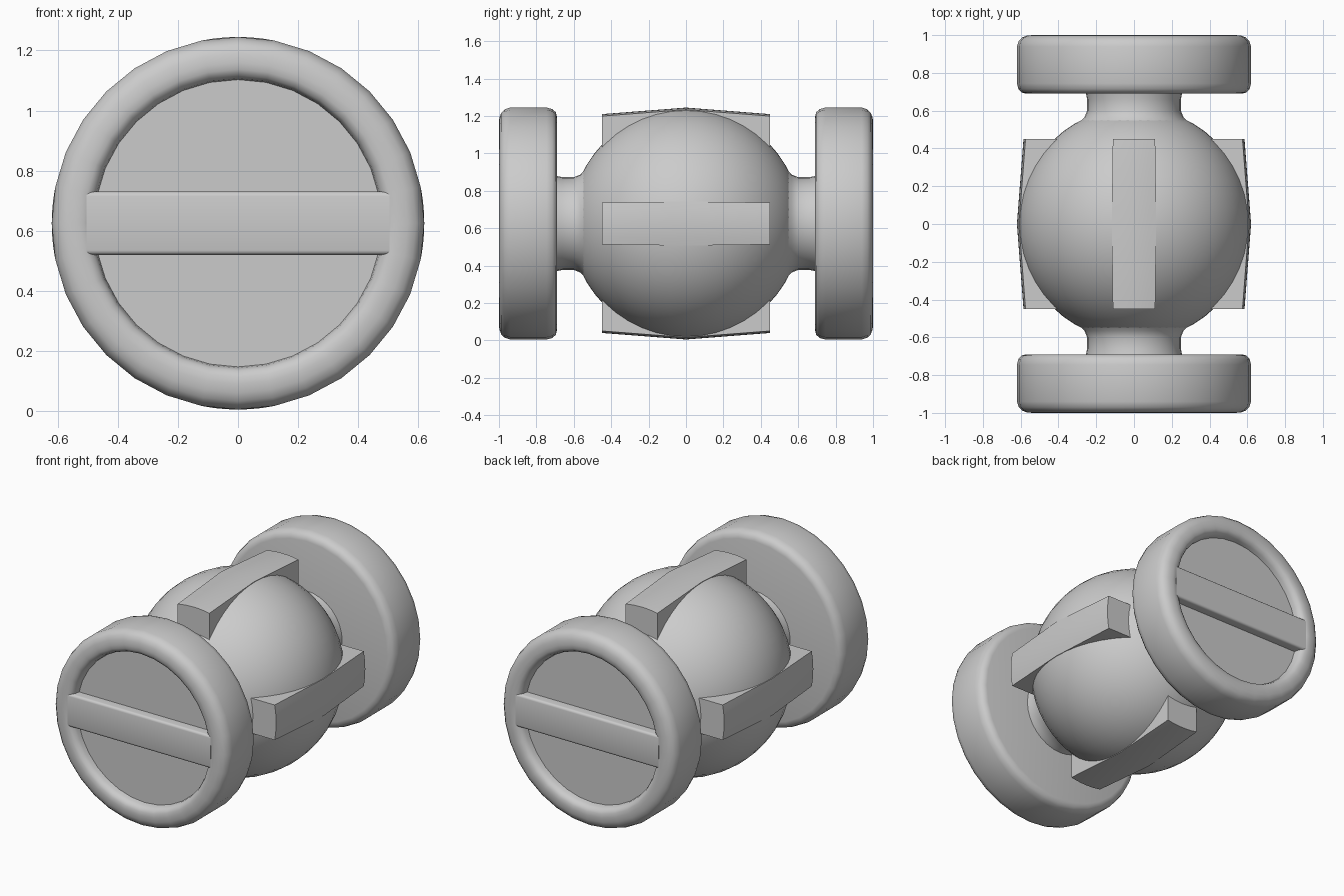
import bpy, bmesh
from math import sin, cos, pi, sqrt, radians

if "Cube" in bpy.data.objects:
    bpy.data.objects.remove(bpy.data.objects["Cube"])

R = 0.617      # ball radius
CZ = 0.625     # height of the long axis


def finish(name, bm, mirror=False, angle=40):
    bmesh.ops.remove_doubles(bm, verts=bm.verts, dist=1e-5)
    bmesh.ops.recalc_face_normals(bm, faces=bm.faces)
    mesh = bpy.data.meshes.new(name)
    bm.to_mesh(mesh)
    bm.free()
    ob = bpy.data.objects.new(name, mesh)
    bpy.context.collection.objects.link(ob)
    ob.location.z = CZ
    if mirror:
        mod = ob.modifiers.new("mirror_y", 'MIRROR')
        mod.use_axis = (False, True, False)
        mod.use_clip = False
        mod.use_mirror_merge = False
    bpy.ops.object.select_all(action='DESELECT')
    bpy.context.view_layer.objects.active = ob
    ob.select_set(True)
    bpy.ops.object.shade_smooth_by_angle(angle=radians(angle))
    return ob


def lathe(name, profile, seg=32, mirror=False):
    """Revolve (radius, y) points around the y axis."""
    bm = bmesh.new()
    rings = []
    for r, y in profile:
        if r == 0:
            rings.append([bm.verts.new((0, y, 0))] * seg)
        else:
            rings.append([bm.verts.new((r * sin(2 * pi * i / seg), y, r * cos(2 * pi * i / seg)))
                          for i in range(seg)])
    for a, b in zip(rings, rings[1:]):
        for i in range(seg):
            j = (i + 1) % seg
            quad = list(dict.fromkeys((a[i], a[j], b[j], b[i])))
            bm.faces.new(quad)
    return finish(name, bm, mirror)


# Central ball
n = 24
lathe("ball", [(0 if i in (0, n) else R * sin(pi * i / n), -R * cos(pi * i / n))
               for i in range(n + 1)], seg=48)

# Necks joining the ball to the end discs
lathe("neck", [(0.30, -0.53), (0.262, -0.565), (0.248, -0.60), (0.248, -0.66),
               (0.255, -0.695)], mirror=True)

# End discs with a rounded rim and a recessed outer face
lathe("end_disc", [(0, -0.94), (0.478, -0.94), (0.482, -0.965), (0.492, -0.987),
                   (0.512, -0.998), (0.535, -1.0), (0.565, -0.998), (0.592, -0.988),
                   (0.61, -0.97), (0.62, -0.94), (0.62, -0.745), (0.612, -0.715),
                   (0.595, -0.696), (0.57, -0.69), (0, -0.69)], mirror=True)

# Cross bar over each recess
bm = bmesh.new()
bmesh.ops.create_cube(bm, size=1)
for v in bm.verts:
    v.co = (v.co.x * 1.01, -0.964 + v.co.y * 0.07, v.co.z * 0.21)
edges = [e for e in bm.edges if all(v.co.y < -0.98 for v in e.verts)
         and abs(e.verts[0].co.z - e.verts[1].co.z) < 0.01]
bmesh.ops.bevel(bm, geom=edges, offset=0.015, segments=3, profile=0.5, affect='EDGES')
finish("cross_bar", bm, mirror=True, angle=50)


# Four lugs around the ball, sloping from its equator to flat ends
def lug(name, angle):
    ca, sa = cos(angle), sin(angle)
    bm = bmesh.new()
    grid = []
    for y, half, rad in ((-0.45, 0.112, 0.585), (0, 0.118, 0.62), (0.45, 0.112, 0.585)):
        ws = [half * k / 3 for k in range(-3, 4)]
        pts = [(-half, 0.33)] + [(w, sqrt(rad * rad - w * w)) for w in ws] + [(half, 0.33)]
        grid.append([bm.verts.new((r * ca - w * sa, y, r * sa + w * ca)) for w, r in pts])
    for a, b in zip(grid, grid[1:]):
        for i in range(len(a)):
            j = (i + 1) % len(a)
            bm.faces.new((a[i], a[j], b[j], b[i]))
    bm.faces.new(grid[0])
    bm.faces.new(grid[-1])
    finish(name, bm)


for name, k in (("right_lug", 0), ("top_lug", 1), ("left_lug", 2), ("bottom_lug", 3)):
    lug(name, k * pi / 2)
